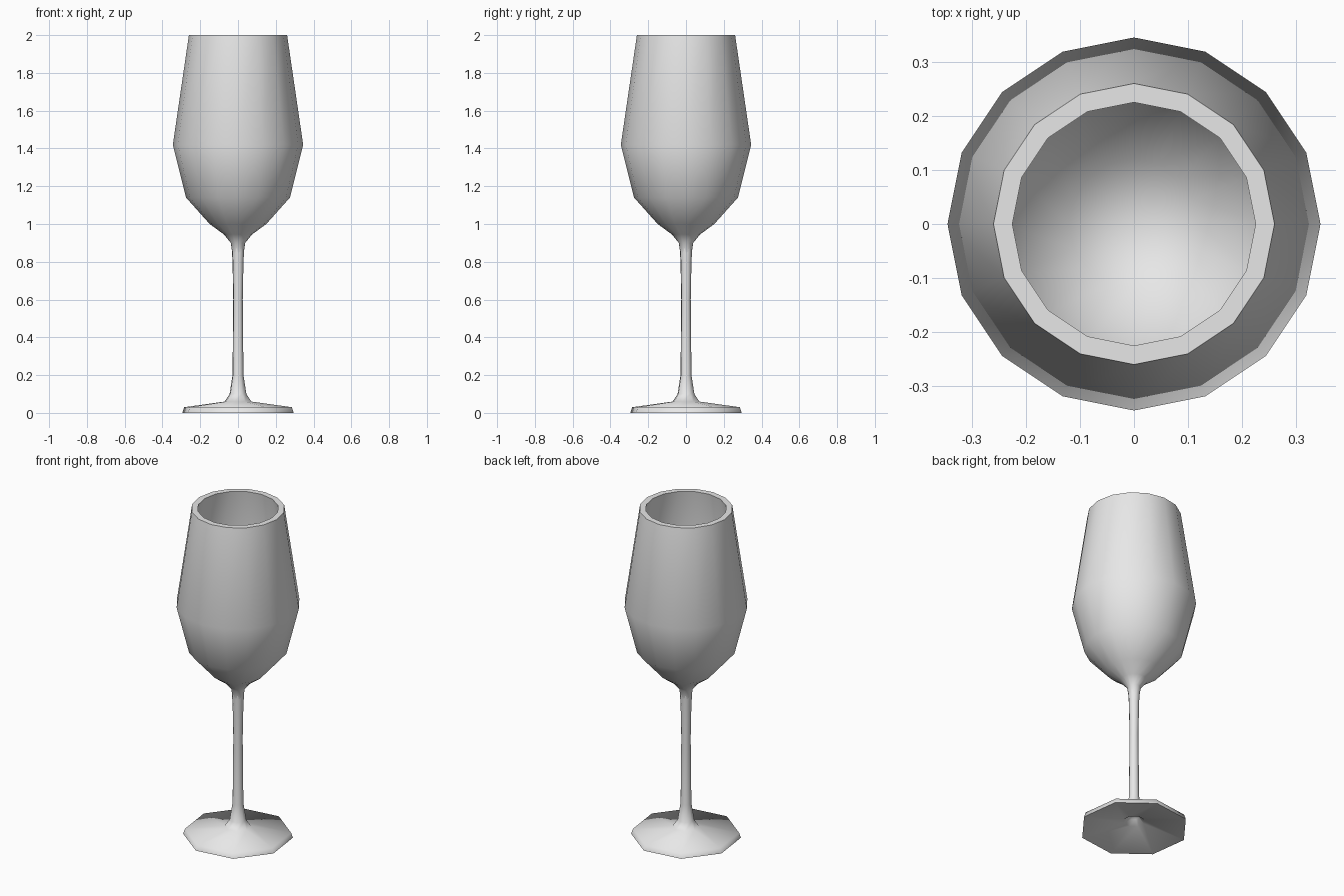
import bpy, bmesh
from math import radians, tau
from mathutils import Matrix

cube = bpy.data.objects.get("Cube")
if cube:
    bpy.data.objects.remove(cube, do_unlink=True)

# Single pale grey glass colour
grey = bpy.data.materials.new("pale_grey")
grey.use_nodes = True
grey.diffuse_color = (0.8, 0.8, 0.8, 1)
shader = next(n for n in grey.node_tree.nodes if n.type == 'BSDF_PRINCIPLED')
shader.inputs["Base Color"].default_value = (0.8, 0.8, 0.8, 1)


def lathe(name, profile, sides, turn=0):
    """Turn a (radius, height) profile around z into a closed solid."""
    bm = bmesh.new()
    points = [bm.verts.new((r, 0, z)) for r, z in profile]
    edges = [bm.edges.new(pair) for pair in zip(points, points[1:])]
    bmesh.ops.spin(bm, geom=points + edges, cent=(0, 0, 0), axis=(0, 0, 1),
                   angle=tau, steps=sides)
    bmesh.ops.remove_doubles(bm, verts=bm.verts[:], dist=0.0005)
    bmesh.ops.rotate(bm, verts=bm.verts[:], cent=(0, 0, 0),
                     matrix=Matrix.Rotation(radians(turn), 3, 'Z'))
    bmesh.ops.recalc_face_normals(bm, faces=bm.faces[:])
    mesh = bpy.data.meshes.new(name)
    bm.to_mesh(mesh)
    bm.free()
    mesh.materials.append(grey)
    obj = bpy.data.objects.new(name, mesh)
    bpy.context.collection.objects.link(obj)
    bpy.ops.object.select_all(action='DESELECT')
    obj.select_set(True)
    bpy.context.view_layer.objects.active = obj
    bpy.ops.object.shade_smooth_by_angle(angle=radians(76))
    return obj


# Eight-sided foot with a hollow underside, running up into the slim stem
foot_underside = [(0, 0.09), (0.03, 0.075), (0.06, 0.045), (0.305, 0)]
foot_top = [(0.295, 0.03), (0.073, 0.06), (0.046, 0.1)]
stem = [(0.03, 0.2), (0.026, 0.6), (0.03, 0.8), (0.034, 0.87), (0, 0.87)]
lathe("foot_and_stem", foot_underside + foot_top + stem, 8, turn=30)

# Sixteen-sided bowl: outer wall, flat rim, inner wall
outer_wall = [(0, 0.85), (0.031, 0.85), (0.038, 0.9), (0.075, 0.945), (0.15, 1.0),
              (0.275, 1.14), (0.345, 1.42), (0.26, 2.0)]
inner_wall = [(0.225, 2.0), (0.31, 1.42), (0.24, 1.16), (0.12, 1.03), (0, 0.98)]
lathe("bowl", outer_wall + inner_wall, 16)
